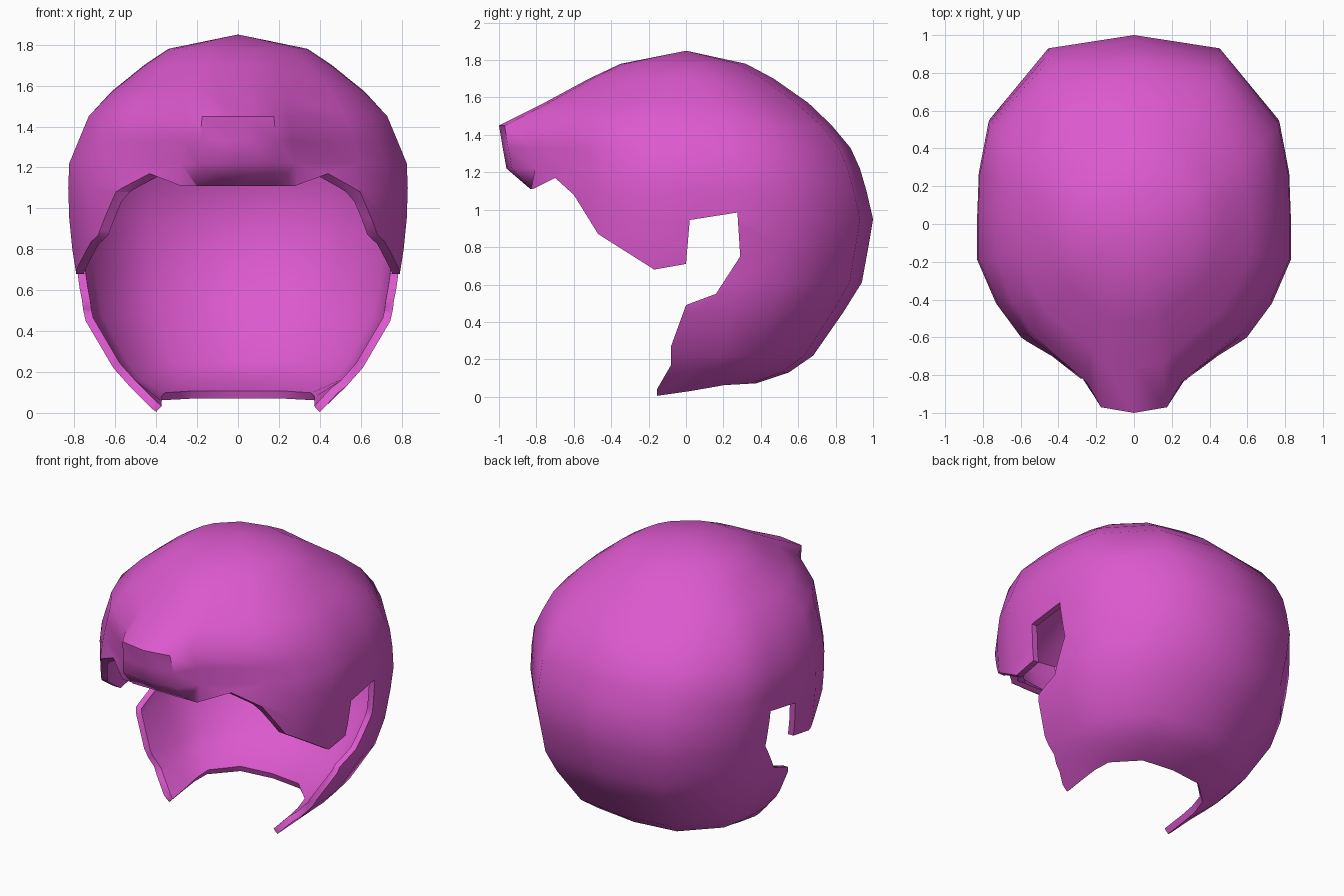
import bpy, bmesh, math

if "Cube" in bpy.data.objects:
    bpy.data.objects.remove(bpy.data.objects["Cube"])

def lerp(a, b, t):
    return a + (b - a) * t

# half plan outline, front centre to back centre, unit width and length
PLAN = [(0, -1), (.24, -.97), (.34, -.84), (.72, -.6), (.88, -.42), (1, -.19), (1.0, .05),
        (.99, .28), (.93, .55), (.55, .93), (0, 1)]
PLAN_LOOP = PLAN + [(-x, y) for x, y in PLAN[-2:0:-1]]

# levels: height, half width, back reach, front reach, front limit, pinch of the plan
LEVELS = [(1.78, .34, .32, .35, 1, 0), (1.70, .46, .47, .52, 1, .2), (1.57, .62, .655, .76, 1, .6),
          (1.45, .73, .78, 1.0, 1, 1), (1.33, .78, .88, .98, 1, 1), (1.22, .825, .93, .96, 1, 1),
          (1.10, .83, .965, 1, .82, 1), (.95, .825, 1, 1, .82, 1), (.80, .81, .975, 1, .82, 1),
          (.61, .78, .94, 1, .82, 1), (.45, .745, .84, 1, .82, 1), (.22, .61, .68, 1, .82, 1),
          (.13, .53, .55, 1, .82, 1), (0, .40, .37, 1, .82, 1)]

# side outline of the face opening and the ear notches (y, z)
OPENING = [(-1.5, 1.11), (-.82, 1.11), (-.7, 1.17), (-.6, 1.08), (-.47, .87), (-.17, .68),
           (0, .71), (.02, .945), (.275, .985), (.29, .75), (.16, .55), (0, .49), (-.08, .27),
           (-.08, .17), (-.155, .04), (-.155, -.5), (-1.5, -.5)]

def finish(bm, name):
    bmesh.ops.recalc_face_normals(bm, faces=bm.faces)
    me = bpy.data.meshes.new(name)
    bm.to_mesh(me)
    bm.free()
    ob = bpy.data.objects.new(name, me)
    bpy.context.collection.objects.link(ob)
    return ob

# domed shell lofted from crown to nape
bm = bmesh.new()
rings = []
for z, w, back, front, limit, pinch in LEVELS:
    ring = []
    for px, py in PLAN_LOOP:
        r = math.hypot(px, py)
        x = lerp(px / r, px, pinch) * w
        y = lerp(py / r, py, pinch)
        y = max(y * front, -limit) if y < 0 else y * back
        tilt = .07 * min(1, max(0, (y + .15) / .4)) if z == 0 else 0
        ring.append(bm.verts.new((x, y, z + tilt)))
    rings.append(ring)
n = len(PLAN_LOOP)
for a, b in zip(rings, rings[1:]):
    for i in range(n):
        j = (i + 1) % n
        bm.faces.new((a[i], a[j], b[j], b[i]))
crown = bm.verts.new((0, 0, 1.85))
for i in range(n):
    bm.faces.new((crown, rings[0][i], rings[0][(i + 1) % n]))
# open surface: make sure the normals point outward
shell = finish(bm, "hair_shell")
if shell.data.polygons[-1].normal.z < 0:
    shell.data.flip_normals()

# cutter for the face opening
bm = bmesh.new()
face = bm.faces.new([bm.verts.new((-2, y, z)) for y, z in OPENING])
ext = bmesh.ops.extrude_face_region(bm, geom=[face])
bmesh.ops.translate(bm, vec=(4, 0, 0), verts=[v for v in ext["geom"] if isinstance(v, bmesh.types.BMVert)])
cutter = finish(bm, "opening_cutter")
cutter.hide_render = True

# thickness, then the opening
solid = shell.modifiers.new("thickness", "SOLIDIFY")
solid.thickness = .04
solid.offset = -1
cut = shell.modifiers.new("opening", "BOOLEAN")
cut.object = cutter
cut.operation = "DIFFERENCE"
cut.solver = "EXACT"
bpy.context.view_layer.objects.active = shell
shell.select_set(True)
bpy.ops.object.modifier_apply(modifier="thickness")
bpy.ops.object.modifier_apply(modifier="opening")
bpy.data.objects.remove(cutter)

# colour and shading
mat = bpy.data.materials.new("magenta")
mat.diffuse_color = (.72, .1, .62, 1)
mat.use_nodes = True
mat.node_tree.nodes["Principled BSDF"].inputs["Base Color"].default_value = mat.diffuse_color
shell.data.materials.clear()
shell.data.materials.append(mat)
bpy.ops.object.shade_smooth_by_angle(angle=math.radians(50))
